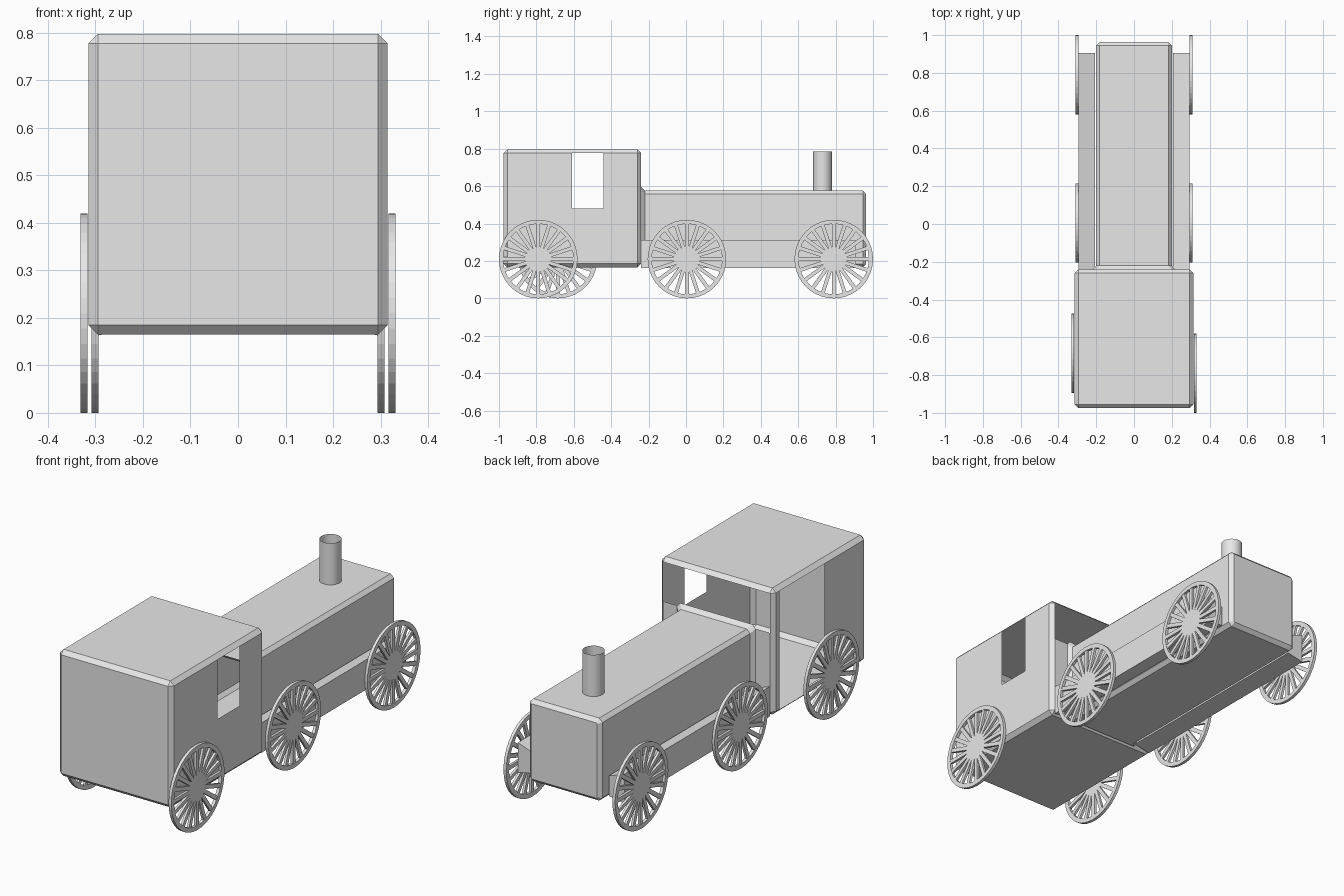
import bpy, bmesh, math
from mathutils import Matrix, Vector

if "Cube" in bpy.data.objects:
    bpy.data.objects.remove(bpy.data.objects["Cube"], do_unlink=True)

grey = bpy.data.materials.new("plain_grey")
grey.use_nodes = True
grey.diffuse_color = (0.8, 0.8, 0.8, 1)
grey.node_tree.nodes["Principled BSDF"].inputs["Base Color"].default_value = (0.8, 0.8, 0.8, 1)


def finish(bm, name):
    mesh = bpy.data.meshes.new(name)
    bm.to_mesh(mesh)
    bm.free()
    mesh.materials.append(grey)
    obj = bpy.data.objects.new(name, mesh)
    bpy.context.collection.objects.link(obj)
    return obj


def add_box(bm, low, high):
    low, high = Vector(low), Vector(high)
    size = high - low
    mat = Matrix.Translation((low + high) / 2) @ Matrix.Diagonal((*size, 1))
    return bmesh.ops.create_cube(bm, size=1, matrix=mat)["verts"]


def loft(bm, rings, cap_start, cap_end):
    loops = [[bm.verts.new(p) for p in ring] for ring in rings]
    n = len(loops[0])
    for a, b in zip(loops, loops[1:]):
        for i in range(n):
            j = (i + 1) % n
            bm.faces.new((a[i], a[j], b[j], b[i]))
    if cap_start:
        bm.faces.new(loops[0][::-1])
    if cap_end:
        bm.faces.new(loops[-1])
    bmesh.ops.recalc_face_normals(bm, faces=bm.faces)


# Cab: thin bevelled shell with a side window, a side doorway and an open front
BACK, FRONT, SIDE, FLOOR, ROOF, BEVEL = -0.975, -0.24, 0.315, 0.165, 0.797, 0.02
SILL, HEAD = 0.58, ROOF - BEVEL
bm = bmesh.new()
add_box(bm, (-SIDE, BACK, FLOOR), (SIDE, FRONT, ROOF))
bmesh.ops.bevel(bm, geom=bm.edges[:], offset=BEVEL, segments=1, affect='EDGES')


def cut_wall(normal, axis, positions):
    for p in positions:
        wall = [f for f in bm.faces if f.normal.dot(Vector(normal)) > 0.99]
        geom = wall + list({e for f in wall for e in f.edges}) + list({v for f in wall for v in f.verts})
        no = Vector((0, 0, 0))
        no[axis] = 1
        bmesh.ops.bisect_plane(bm, geom=geom, plane_co=no * p, plane_no=no)
        bm.normal_update()


def open_wall(normal, rule):
    holes = [f for f in bm.faces if f.normal.dot(Vector(normal)) > 0.99
             and rule(f.calc_center_median())]
    bmesh.ops.delete(bm, geom=holes, context='FACES')


bm.normal_update()
cut_wall((1, 0, 0), 1, (-0.61, -0.44))
cut_wall((1, 0, 0), 2, (0.48,))
open_wall((1, 0, 0), lambda c: -0.61 < c.y < -0.44 and c.z > 0.48)
cut_wall((-1, 0, 0), 1, (-0.645, -0.29))
open_wall((-1, 0, 0), lambda c: -0.645 < c.y < -0.29)
cut_wall((0, 1, 0), 2, (SILL,))
cut_wall((0, 1, 0), 0, (-0.215, 0.215))
open_wall((0, 1, 0), lambda c: c.z > SILL or abs(c.x) < 0.2)
finish(bm, "cab")


# Boiler: chamfered section that flares where it meets the cab
def section(y, half, low, high, c=0.018):
    pts = [(half, low + c), (half, high - c), (half - c, high), (c - half, high),
           (-half, high - c), (-half, low + c), (c - half, low), (half - c, low)]
    return [(x, y, z) for x, z in pts]


bm = bmesh.new()
loft(bm, [section(FRONT, 0.217, FLOOR, 0.597), section(-0.22, 0.2, FLOOR, 0.577),
          section(0.945, 0.2, FLOOR, 0.577),
          section(0.963, 0.182, FLOOR + 0.018, 0.559, 0.004)], False, True)
finish(bm, "boiler")

# Chimney: open tube
bm = bmesh.new()
bmesh.ops.create_cone(bm, cap_ends=False, segments=32, radius1=0.05, radius2=0.05, depth=0.21,
                      matrix=Matrix.Translation((0, 0.73, 0.68)))
chimney = finish(bm, "chimney")
chimney.data.shade_smooth()

# Side beams with tops sloping in towards the boiler
for side, name in ((1, "left_beam"), (-1, "right_beam")):
    bm = bmesh.new()
    profile = [(0.207, 0.18), (0.295, 0.163), (0.295, 0.312), (0.207, 0.28)]
    loft(bm, [[(side * x, y, z) for x, z in profile] for y in (FRONT, 0.905)], True, True)
    finish(bm, name)

# Wheels: flat rim with twenty straight spokes
RADIUS, RIM, THICK, SPOKES, SEGMENTS = 0.21, 0.188, 0.015, 20, 40


def wheel(name, x, y):
    bm = bmesh.new()
    profile = [(RIM, -THICK / 2), (RADIUS, -THICK / 2), (RADIUS, THICK / 2), (RIM, THICK / 2)]
    rings = []
    for i in range(SEGMENTS):
        a = math.tau * i / SEGMENTS
        rings.append([(w, r * math.cos(a), r * math.sin(a)) for r, w in profile])
    loft(bm, rings + rings[:1], False, False)
    bmesh.ops.remove_doubles(bm, verts=bm.verts, dist=1e-5)
    for i in range(SPOKES):
        verts = add_box(bm, (-0.006, 0, -0.01), (0.006, RIM + 0.005, 0.01))
        bmesh.ops.rotate(bm, verts=verts, matrix=Matrix.Rotation(math.tau * i / SPOKES, 3, 'X'))
    bmesh.ops.recalc_face_normals(bm, faces=bm.faces)
    obj = finish(bm, name)
    obj.location = (x, y, RADIUS)


for side, label, rear_y in ((1, "left", -0.79), (-1, "right", -0.685)):
    wheel(label + "_cab_wheel", side * 0.324, rear_y)
    wheel(label + "_middle_wheel", side * 0.301, 0.005)
    wheel(label + "_end_wheel", side * 0.301, 0.79)
